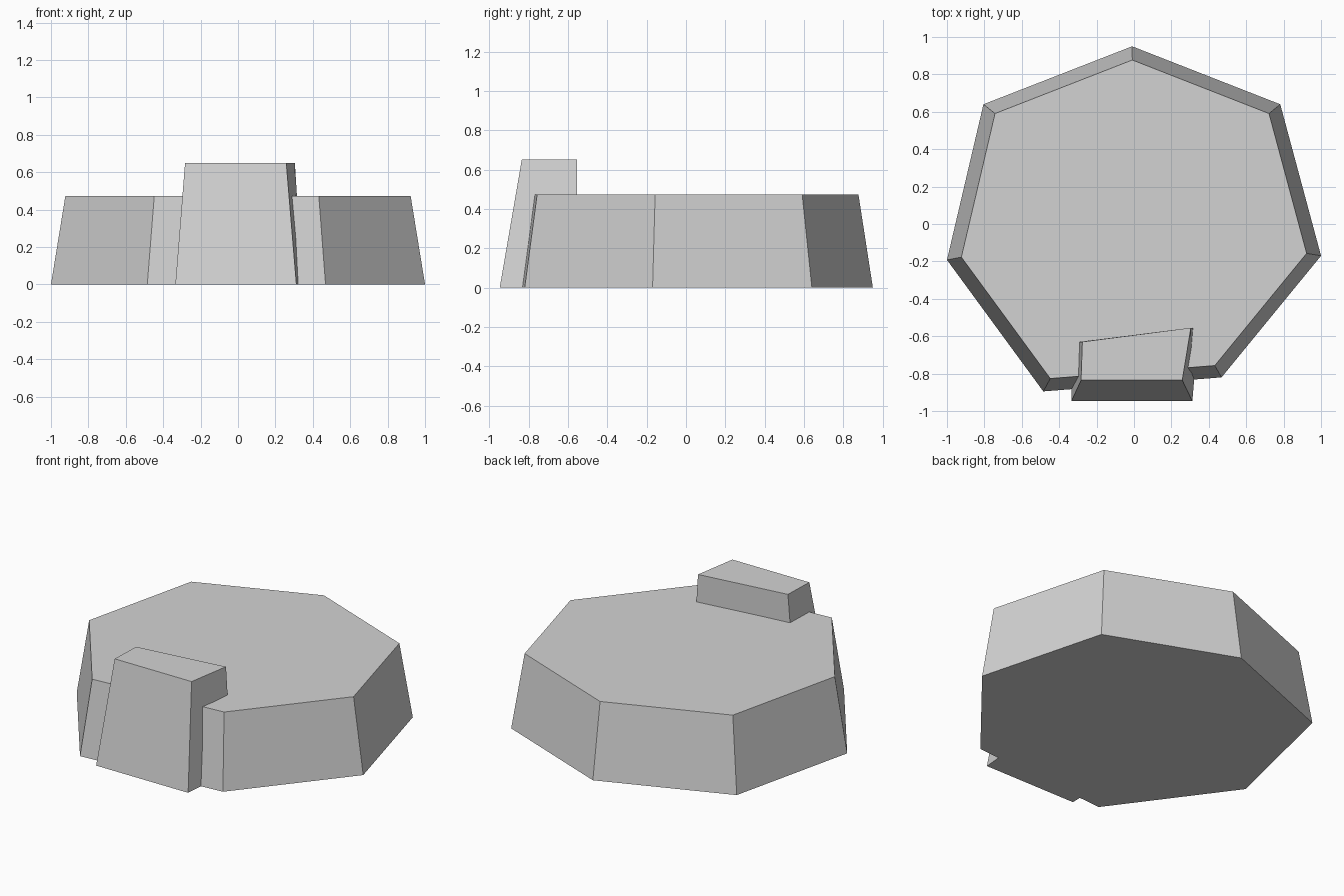
import bpy

old = bpy.data.objects.get("Cube")
if old:
    bpy.data.objects.remove(old, do_unlink=True)

# Single stone colour
stone = bpy.data.materials.new("light grey stone")
stone.use_nodes = True
colour = (0.65, 0.65, 0.65, 1)
stone.diffuse_color = colour
stone.node_tree.nodes["Principled BSDF"].inputs["Base Color"].default_value = colour


def tapered_block(name, base, top, height):
    """Closed flat-sided block between two counter-clockwise outlines."""
    n = len(base)
    verts = [(x, y, 0) for x, y in base] + [(x, y, height) for x, y in top]
    faces = [tuple(reversed(range(n))), tuple(range(n, 2 * n))]
    faces += [(i, (i + 1) % n, n + (i + 1) % n, n + i) for i in range(n)]
    mesh = bpy.data.meshes.new(name)
    mesh.from_pydata(verts, [], faces)
    mesh.materials.append(stone)
    obj = bpy.data.objects.new(name, mesh)
    bpy.context.collection.objects.link(obj)
    return obj


# Seven-sided platform with sloping walls
outline = [(-0.01, 0.95), (-0.805, 0.64), (-1.0, -0.192), (-0.485, -0.895),
           (0.468, -0.82), (1.0, -0.17), (0.782, 0.64)]
taper = 0.923
platform = tapered_block("platform", outline,
                         [(x * taper, y * taper) for x, y in outline], 0.473)

# Raised gatehouse with a skewed back
gatehouse = tapered_block(
    "gatehouse",
    [(-0.335, -0.947), (0.312, -0.947), (0.345, -0.555), (-0.33, -0.63)],
    [(-0.283, -0.835), (0.258, -0.835), (0.304, -0.555), (-0.276, -0.63)], 0.65)

# Join the two into one clean solid
union = gatehouse.modifiers.new("union", 'BOOLEAN')
union.operation = 'UNION'
union.solver = 'EXACT'
union.object = platform
bpy.context.view_layer.update()
graph = bpy.context.evaluated_depsgraph_get()
solid = bpy.data.meshes.new_from_object(gatehouse.evaluated_get(graph))
gatehouse.modifiers.clear()
bpy.data.objects.remove(platform, do_unlink=True)
gatehouse.data = solid
gatehouse.name = "platform_with_gatehouse"
